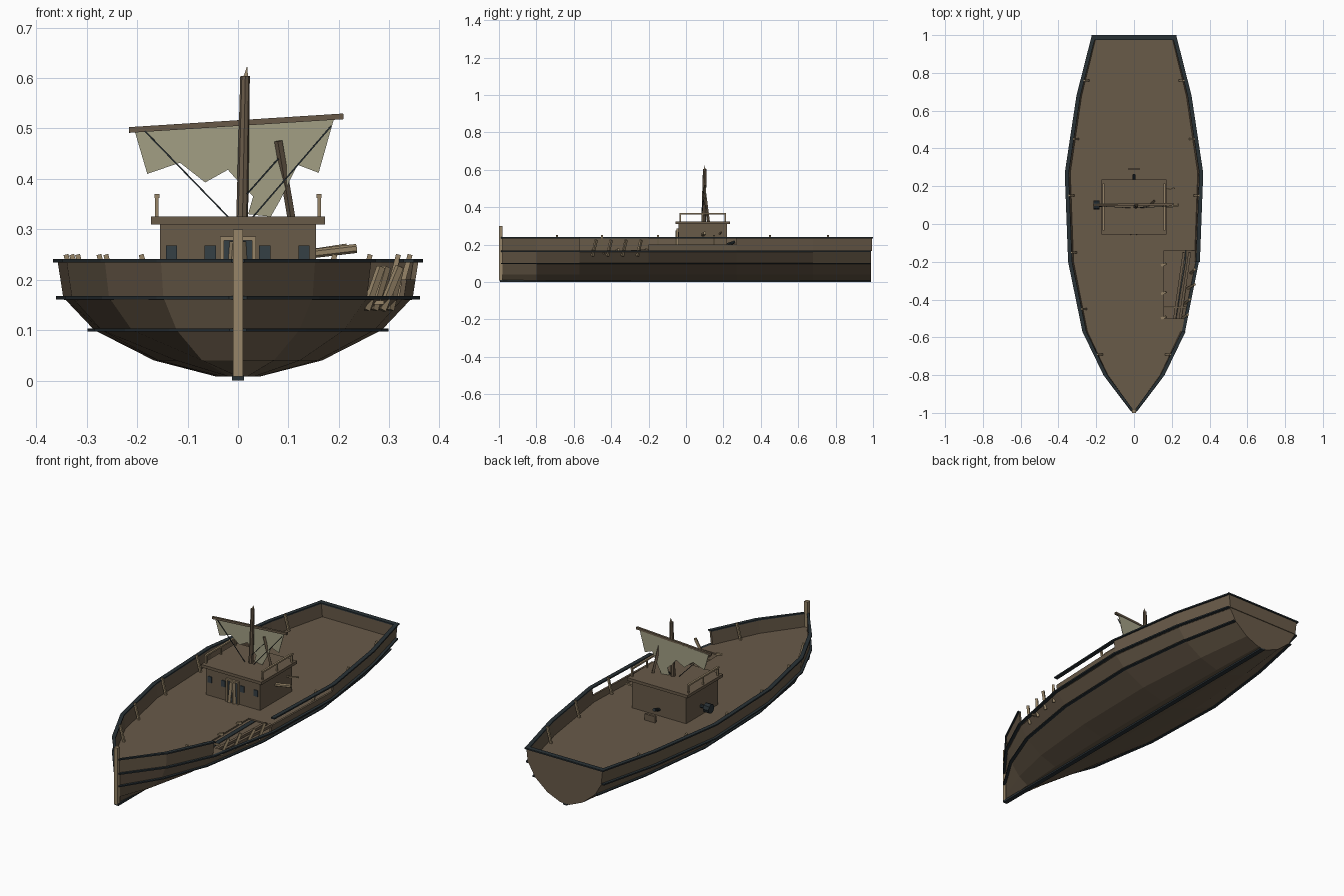
import bpy, bmesh, math
from mathutils import Vector

if "Cube" in bpy.data.objects:
    bpy.data.objects.remove(bpy.data.objects["Cube"])


def mat(name, rgb):
    m = bpy.data.materials.new(name)
    m.diffuse_color = (*rgb, 1)
    m.use_nodes = True
    m.node_tree.nodes["Principled BSDF"].inputs["Base Color"].default_value = m.diffuse_color
    return m


WOOD = mat("weathered_wood", (0.14, 0.103, 0.066))
PALE = mat("pale_wood", (0.31, 0.235, 0.14))
IRON = mat("dark_iron", (0.022, 0.031, 0.036))
GLASS = mat("dark_glass", (0.035, 0.05, 0.06))
CANVAS = mat("canvas", (0.36, 0.345, 0.23))


def finish(bm, name, m):
    bmesh.ops.recalc_face_normals(bm, faces=bm.faces)
    me = bpy.data.meshes.new(name)
    bm.to_mesh(me)
    bm.free()
    me.materials.append(m)
    ob = bpy.data.objects.new(name, me)
    bpy.context.collection.objects.link(ob)
    return ob


def add_prism(bm, pts, vec):
    f = bm.faces.new([bm.verts.new(p) for p in pts])
    r = bmesh.ops.extrude_face_region(bm, geom=[f])
    new = [v for v in r["geom"] if isinstance(v, bmesh.types.BMVert)]
    bmesh.ops.translate(bm, verts=new, vec=vec)


def prism(name, pts, vec, m):
    bm = bmesh.new()
    add_prism(bm, pts, vec)
    return finish(bm, name, m)


def box(name, lo, hi, m):
    (a, b, c), (d, e, f) = lo, hi
    return prism(name, [(a, b, c), (d, b, c), (d, e, c), (a, e, c)], (0, 0, f - c), m)


def bar(name, p, q, w, m, sides=4, w2=None):
    # straight bar or tapered pole between two points
    p, q = Vector(p), Vector(q)
    d = q - p
    bm = bmesh.new()
    bmesh.ops.create_cone(bm, cap_ends=True, segments=sides, radius1=w, radius2=w2 or w, depth=d.length)
    if sides == 4:
        bmesh.ops.rotate(bm, verts=bm.verts, matrix=Vector((1, 0, 0)).rotation_difference(Vector((1, 1, 0))).to_matrix())
    bmesh.ops.rotate(bm, verts=bm.verts, matrix=d.to_track_quat("Z", "Y").to_matrix())
    bmesh.ops.translate(bm, verts=bm.verts, vec=(p + q) / 2)
    return finish(bm, name, m)


# Plan outline (y, half width) and cross-section (z, width ratio)
PLAN = [(-0.99, 0.004), (-0.8, 0.155), (-0.57, 0.268), (-0.2, 0.345), (0.27, 0.363), (0.68, 0.3), (0.99, 0.22)]
SECTION = [(0.165, 0.955), (0.1, 0.785), (0.04, 0.46), (0.008, 0.12)]


def half(y):
    for (a, wa), (b, wb) in zip(PLAN, PLAN[1:]):
        if y <= b:
            return wa + (wb - wa) * (y - a) / (b - a)
    return PLAN[-1][1]


# Hull shell below the bulwark
bm = bmesh.new()
ratios = SECTION + [(z, -r) for z, r in reversed(SECTION)]
rows = [[bm.verts.new((w * r, y, z)) for z, r in ratios] for y, w in PLAN]
for r0, r1 in zip(rows, rows[1:]):
    for i in range(len(ratios) - 1):
        bm.faces.new((r0[i], r0[i + 1], r1[i + 1], r1[i]))
bm.faces.new(rows[-1])
bm.faces.new(rows[0])
finish(bm, "hull", WOOD)


# Bands that follow the sides: bulwark, rail and wales
def band(name, z0, z1, r0, r1, out, inn, m, segs):
    bm = bmesh.new()
    for side, seg in segs:
        loops = []
        for y, w in (PLAN[seg], PLAN[seg + 1]):
            row = [(w * r0 + out, z0), (w * r1 + out, z1), (max(w * r1 - inn, 0), z1), (max(w * r0 - inn, 0), z0)]
            loops.append([bm.verts.new((side * x, y, z)) for x, z in row])
        a, b = loops
        for i in range(4):
            j = (i + 1) % 4
            bm.faces.new((a[i], a[j], b[j], b[i]))
        bm.faces.new(a)
        bm.faces.new(b)
    return finish(bm, name, m)


ALL = [(s, i) for s in (-1, 1) for i in range(6)]
band("bulwark", 0.165, 0.235, 0.955, 0.985, 0, 0.01, WOOD, [k for k in ALL if k not in ((1, 2), (1, 3))])
band("broken_bulwark", 0.165, 0.2, 0.955, 0.97, 0, 0.01, WOOD, [(1, 3)])
band("rail", 0.234, 0.241, 0.985, 0.985, 0.009, 0.012, IRON, [k for k in ALL if k != (1, 2)])
band("upper_wale", 0.161, 0.168, 0.955, 0.955, 0.014, 0.003, IRON, ALL)
band("lower_wale", 0.097, 0.103, 0.785, 0.785, 0.014, 0.003, IRON, ALL)

# Stern board and its rail
prism("transom", [(-0.21, 0.98, 0.165), (0.21, 0.98, 0.165), (0.218, 0.98, 0.236), (-0.218, 0.98, 0.236)], (0, 0.014, 0), WOOD)
box("stern_rail", (-0.226, 0.975, 0.234), (0.226, 1.0, 0.241), IRON)

# Deck with the broken notch on the starboard side
port = [(-w * 0.95, y) for y, w in PLAN]
star = [(w * 0.95, y) for y, w in PLAN]
notch = [(half(-0.5) * 0.95, -0.5), (0.16, -0.5), (0.16, -0.14), (half(-0.14) * 0.95, -0.14)]
outline = star[:3] + notch + star[4:] + port[::-1]
prism("deck", [(x, y, 0.16) for x, y in outline], (0, 0, 0.008), WOOD)

# Keel and stem post
box("keel", (-0.012, -0.995, 0), (0.012, 0.99, 0.011), IRON)
box("stem_post", (-0.01, -1.0, 0.008), (0.01, -0.98, 0.30), PALE)

# Leaning stanchions along the bulwark
for side, ys in ((-1, (-0.69, -0.45, -0.15, 0.15, 0.45, 0.76)), (1, (-0.69, 0.15, 0.45, 0.76))):
    for y in ys:
        x = side * (half(y) - 0.025)
        bar("stanchion", (x - side * 0.015, y, 0.165), (x + side * 0.008, y, 0.25), 0.007, PALE)

# Splintered timbers around the deck hole
for y in (-0.5, -0.37, -0.22):
    bar("deck_splinter", (0.145, y, 0.166), (0.17, y + 0.01, 0.174), 0.009, PALE)
bar("deck_beam", (0.16, -0.44, 0.155), (0.29, -0.44, 0.155), 0.006, PALE)
for dx in (0, 0.03):
    bar("fallen_plank", (0.215 + dx, -0.5, 0.15), (0.265 + dx, -0.15, 0.172), 0.01, WOOD)
for y, lean in ((-0.5, 0.03), (-0.42, 0.025), (-0.34, 0.035), (-0.26, 0.02)):
    x = half(y) * 0.95 - 0.015
    bar("broken_rib", (x, y, 0.14), (x + lean, y + 0.02, 0.225), 0.009, PALE)

# Cabin
box("cabin", (-0.155, -0.04, 0.166), (0.155, 0.22, 0.312), WOOD)
box("cabin_roof", (-0.173, -0.055, 0.31), (0.173, 0.235, 0.325), WOOD)
for x in (-0.132, -0.055, 0.053, 0.131):
    box("cabin_window", (x - 0.011, -0.044, 0.236), (x + 0.011, -0.039, 0.268), GLASS)
for s in (-1, 1):
    box("door_post", (s * 0.032 - 0.004, -0.05, 0.166), (s * 0.032 + 0.004, -0.039, 0.285), PALE)
box("door_lintel", (-0.036, -0.05, 0.278), (0.036, -0.039, 0.286), PALE)
box("doorway", (-0.028, -0.043, 0.166), (0.028, -0.039, 0.278), GLASS)
for x, dx in ((-0.015, 0.008), (0.012, -0.006)):
    bar("door_board", (x, -0.05, 0.17), (x + dx, -0.046, 0.275), 0.01, PALE)

# Roof handrails
for s in (-1, 1):
    for y in (-0.03, 0.09, 0.21):
        bar("rail_post", (s * 0.161, y, 0.322), (s * 0.161, y, 0.364), 0.005, PALE)
    box("roof_rail", (s * 0.161 - 0.005, -0.035, 0.362), (s * 0.161 + 0.005, 0.215, 0.37), PALE)

# Fittings on the cabin walls
bar("side_log", (0.15, 0.09, 0.252), (0.235, 0.1, 0.262), 0.009, PALE, 6)
bar("side_spar", (0.15, 0.18, 0.258), (0.215, 0.19, 0.268), 0.005, PALE)
bar("winch_axle", (-0.15, 0.1, 0.215), (-0.19, 0.1, 0.215), 0.009, IRON, 8)
bar("winch_drum", (-0.183, 0.1, 0.215), (-0.215, 0.1, 0.215), 0.024, IRON, 8)
bar("rear_pipe", (0, 0.22, 0.2), (0, 0.262, 0.215), 0.008, IRON, 8)
box("rear_step", (-0.03, 0.285, 0.166), (0.03, 0.297, 0.2), WOOD)

# Broken mast, yard and fallen pole
bar("mast", (0.005, 0.09, 0.166), (0.014, 0.1, 0.604), 0.013, WOOD, 8, 0.0095)
bar("mast_splinter", (0.015, 0.1, 0.6), (0.018, 0.1, 0.622), 0.007, PALE, 4, 0.001)
bar("yard", (-0.216, 0.1, 0.497), (0.209, 0.105, 0.524), 0.008, WOOD)
bar("fallen_pole", (0.08, 0.1, 0.475), (0.106, 0.12, 0.322), 0.008, WOOD)

# Torn sail
SAIL = [(-0.205, 0.495), (-0.18, 0.41), (-0.115, 0.432), (-0.065, 0.393), (-0.02, 0.418), (0.005, 0.39),
        (0.03, 0.365), (0.02, 0.33), (0.065, 0.325), (0.085, 0.36), (0.118, 0.428), (0.16, 0.412), (0.19, 0.518)]
prism("sail", [(x, 0.105, z) for x, z in SAIL], (0, 0.003, 0), CANVAS)

# Rigging
for p, q in (((-0.185, 0.495), (-0.02, 0.325)), ((0.185, 0.505), (0.03, 0.325)), ((0.08, 0.44), (0.018, 0.37))):
    bar("rope", (p[0], 0.095, p[1]), (q[0], 0.085, q[1]), 0.002, IRON)
